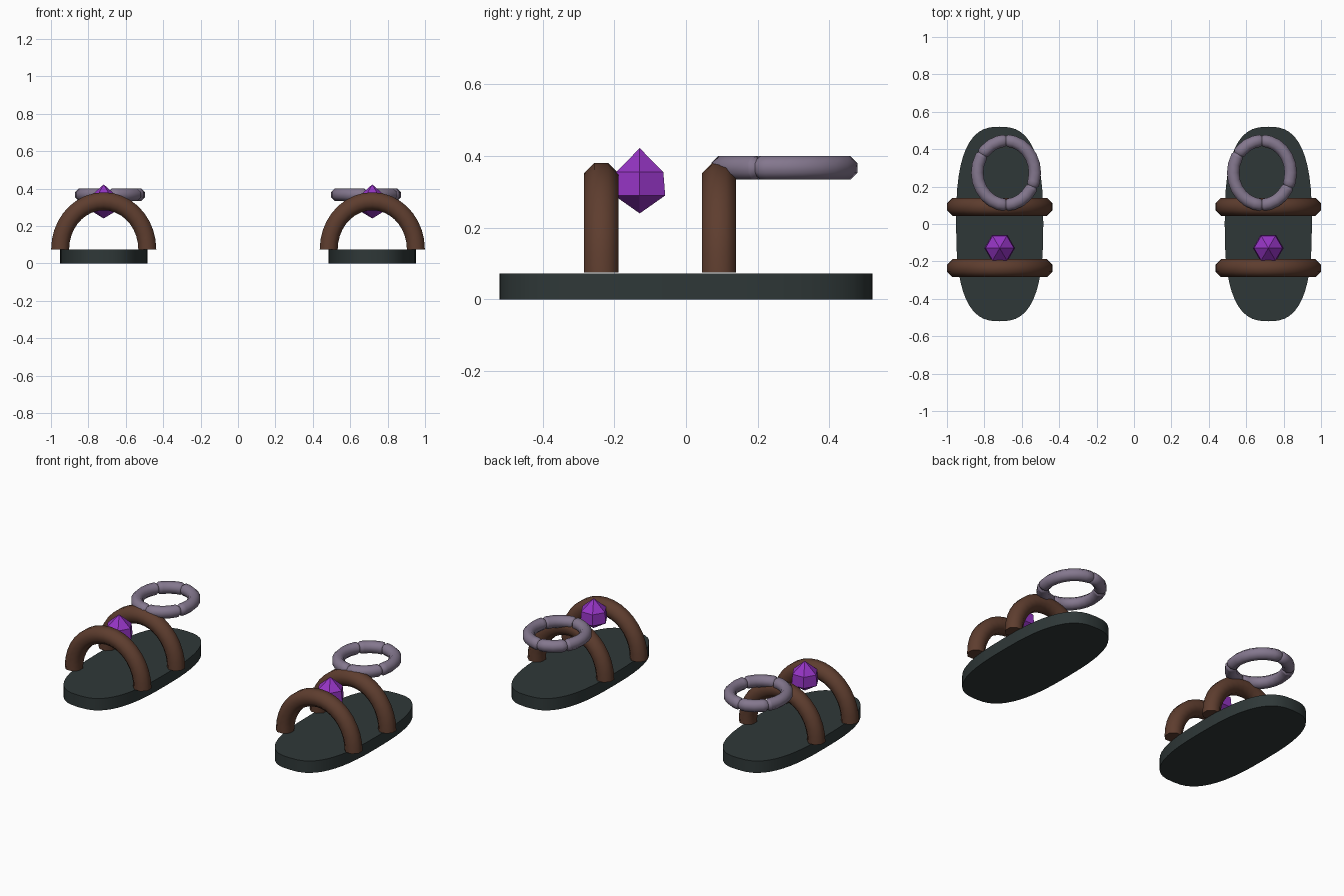
import bpy, bmesh, math
from mathutils import Vector

if "Cube" in bpy.data.objects:
    bpy.data.objects.remove(bpy.data.objects["Cube"])


def material(name, color):
    m = bpy.data.materials.new(name)
    m.diffuse_color = (*color, 1)
    m.use_nodes = True
    m.node_tree.nodes["Principled BSDF"].inputs["Base Color"].default_value = m.diffuse_color
    return m


DARK = material("charcoal rubber", (0.028, 0.039, 0.039))
BROWN = material("brown leather", (0.112, 0.047, 0.028))
PURPLE = material("purple crystal", (0.30, 0.035, 0.55))
MAUVE = material("mauve metal", (0.23, 0.185, 0.27))


def make(name, rings, mat, closed=False, smooth=True):
    """Skin a list of point loops; single-point loops become apexes."""
    bm = bmesh.new()
    loops = [[bm.verts.new(p) for p in r] for r in rings]
    pairs = list(zip(loops, loops[1:]))
    if closed:
        pairs.append((loops[-1], loops[0]))
    for a, b in pairs:
        n = max(len(a), len(b))
        for i in range(n):
            j = (i + 1) % n
            quad = [a[i % len(a)], a[j % len(a)], b[j % len(b)], b[i % len(b)]]
            bm.faces.new(list(dict.fromkeys(quad)))
    if not closed:
        for end in (loops[0], loops[-1]):
            if len(end) > 2:
                bm.faces.new(end)
    bmesh.ops.recalc_face_normals(bm, faces=bm.faces)
    mesh = bpy.data.meshes.new(name)
    bm.to_mesh(mesh)
    bm.free()
    ob = bpy.data.objects.new(name, mesh)
    bpy.context.collection.objects.link(ob)
    mesh.materials.append(mat)
    if smooth:
        bpy.ops.object.select_all(action='DESELECT')
        ob.select_set(True)
        bpy.context.view_layer.objects.active = ob
        bpy.ops.object.shade_smooth_by_angle(angle=math.radians(50))
    return ob


def section(center, out, side, radius, n=8):
    """Octagonal tube section with flats facing out and sideways."""
    r = radius / math.cos(math.pi / n)
    return [center + out * r * math.cos(a) + side * r * math.sin(a)
            for a in (2 * math.pi * (i + 0.5) / n for i in range(n))]


def sole(cx, tag):
    def power(v):
        return math.copysign(abs(v) ** (2 / 2.7), v)
    angles = [2 * math.pi * i / 48 for i in range(48)]
    make("sole_" + tag, [[(cx + 0.233 * power(math.cos(a)),
                           0.52 * power(math.sin(a)), z) for a in angles]
                         for z in (0, 0.073)], DARK)


def strap(cx, y, name):
    rings = []
    for i in range(19):
        a = math.pi * i / 18
        c, s = math.cos(a), math.sin(a)
        center = Vector((cx + 0.233 * c, y, 0.075 + 0.257 * s))
        out = Vector((c / 0.233, 0, s / 0.257)).normalized()
        rings.append(section(center, out, Vector((0, 1, 0)), 0.048))
    make(name, rings, BROWN)


def gem(cx, tag):
    y = -0.129
    rings = [[(cx, y, 0.24)]]
    for z, r in ((0.29, 0.082), (0.355, 0.076)):
        rings.append([(cx + r * math.cos(k * math.pi / 3),
                       y + r * math.sin(k * math.pi / 3), z) for k in range(6)])
    rings.append([(cx, y, 0.422)])
    make("gem_" + tag, rings, PURPLE, smooth=False)


def ankle_ring(cx, tag):
    # Tube pinched at the joints between its segments
    joints = (90, 145, 270, 335)
    angles = sorted(set(range(0, 360, 15))
                    | {(j + d) % 360 for j in joints for d in (-4, 0, 4)})
    rings = []
    for deg in angles:
        a = math.radians(deg)
        c, s = math.cos(a), math.sin(a)
        out = Vector((c / 0.154, s / 0.171, 0)).normalized()
        center = Vector((cx + 0.154 * c, 0.274 + 0.171 * s, 0.367))
        radius = 0.025 if deg in joints else 0.033
        rings.append(section(center, out, Vector((0, 0, 1)), radius))
    make("ankle_ring_" + tag, rings, MAUVE, closed=True)


for side, tag in ((-1, "left"), (1, "right")):
    x = 0.718 * side
    sole(x, tag)
    strap(x, -0.236, "front_strap_" + tag)
    strap(x, 0.092, "rear_strap_" + tag)
    gem(x, tag)
    ankle_ring(0.684 * side, tag)
